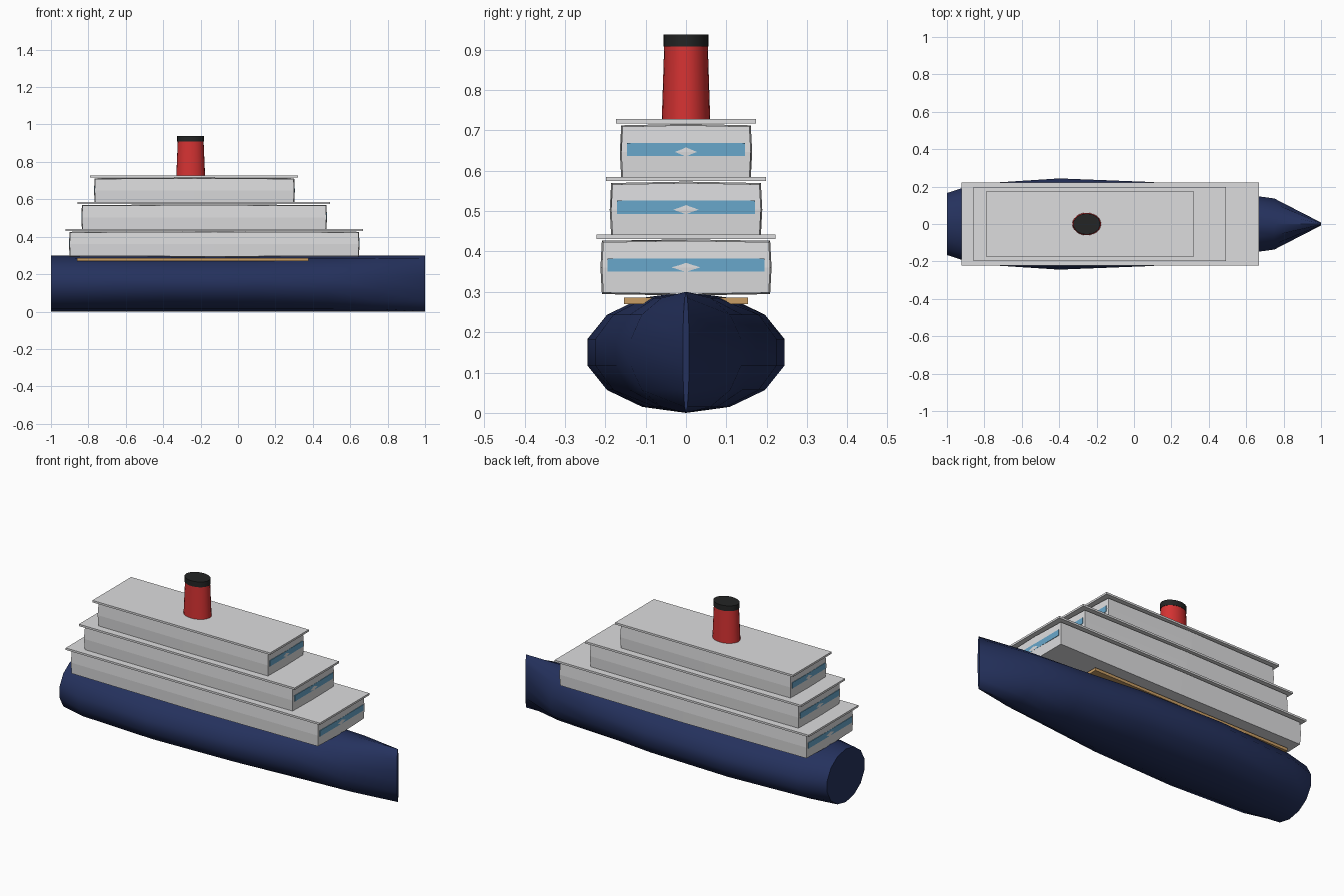
import bpy, bmesh, math
from mathutils import Vector

if "Cube" in bpy.data.objects:
    bpy.data.objects.remove(bpy.data.objects["Cube"])


def material(name, rgb):
    m = bpy.data.materials.new(name)
    m.diffuse_color = (*rgb, 1)
    m.use_nodes = True
    m.node_tree.nodes["Principled BSDF"].inputs["Base Color"].default_value = m.diffuse_color
    return m


NAVY = material("navy", (0.018, 0.031, 0.11))
WHITE = material("off_white", (0.72, 0.72, 0.73))
BLUE = material("window_blue", (0.14, 0.39, 0.60))
RED = material("funnel_red", (0.66, 0.032, 0.032))
BLACK = material("black", (0.017, 0.018, 0.018))
TAN = material("wood_tan", (0.58, 0.34, 0.13))


def finish(bm, name, mat, smooth=None):
    bmesh.ops.recalc_face_normals(bm, faces=bm.faces)
    me = bpy.data.meshes.new(name)
    bm.to_mesh(me)
    bm.free()
    me.materials.append(mat)
    ob = bpy.data.objects.new(name, me)
    bpy.context.collection.objects.link(ob)
    if smooth:
        bpy.ops.object.select_all(action='DESELECT')
        bpy.context.view_layer.objects.active = ob
        ob.select_set(True)
        bpy.ops.object.shade_smooth_by_angle(angle=math.radians(smooth))
    return ob


def box(name, x0, x1, half_y, z0, z1, mat, bulge=0.0):
    """Box between limits; bulge pushes the middle of every face outward."""
    bm = bmesh.new()
    bmesh.ops.create_cube(bm, size=2)
    if bulge:
        bmesh.ops.subdivide_edges(bm, edges=bm.edges, cuts=1, use_grid_fill=True)
    centre = Vector(((x0 + x1) / 2, 0, (z0 + z1) / 2))
    half = ((x1 - x0) / 2, half_y, (z1 - z0) / 2)
    for v in bm.verts:
        sign = [round(c) for c in v.co]
        push = bulge * sign.count(0) / 2
        v.co = centre + Vector([s * (h + push) for s, h in zip(sign, half)])
    return finish(bm, name, mat)


def loft(name, rings, mat, smooth):
    """Skin a list of closed rings and cap both ends."""
    bm = bmesh.new()
    loops = [[bm.verts.new(p) for p in r] for r in rings]
    n = len(loops[0])
    for a, b in zip(loops, loops[1:]):
        for i in range(n):
            j = (i + 1) % n
            bm.faces.new((a[i], a[j], b[j], b[i]))
    bm.faces.new(loops[0])
    bm.faces.new(loops[-1])
    return finish(bm, name, mat, smooth)


def hull_ring(x, w, n=14):
    return [(x, w * math.sin(2 * math.pi * i / n),
             0.15 - 0.15 * math.cos(2 * math.pi * i / n)) for i in range(n)]


def funnel_ring(rx, ry, z, n=24):
    return [(-0.253 + rx * math.cos(2 * math.pi * i / n),
             ry * math.sin(2 * math.pi * i / n), z) for i in range(n)]


# Hull: fourteen-sided sections, blunt stern and narrow bow
stations = [(-1, 0.17), (-0.85, 0.22), (-0.4, 0.25), (0.1, 0.23),
            (0.48, 0.178), (0.75, 0.14), (1, 0.008)]
loft("hull", [hull_ring(x, w) for x, w in stations], NAVY, 40)

# Wooden deck strip showing along the hull shoulders
box("wood_deck", -0.86, 0.377, 0.153, 0.27, 0.286, TAN)

# Three stepped cabins: x limits, half width, bottom; roof x limits, half width
BULGE = 0.007
tiers = [(-0.897, 0.643, 0.205, 0.298, -0.923, 0.667, 0.222),
         (-0.831, 0.469, 0.182, 0.441, -0.857, 0.493, 0.198),
         (-0.763, 0.297, 0.157, 0.584, -0.79, 0.322, 0.173)]
for k, (x0, x1, hy, z, rx0, rx1, rhy) in enumerate(tiers, 1):
    box(f"cabin_{k}", x0, x1, hy, z, z + 0.125, WHITE, BULGE)
    box(f"roof_{k}", rx0, rx1, rhy, z + 0.133, z + 0.144, WHITE)
    # Window plates at both ends
    out = BULGE - 0.0006
    wy = hy - 0.011
    box(f"bow_window_{k}", x1 + out - 0.007, x1 + out, wy, z + 0.052, z + 0.085, BLUE)
    box(f"stern_window_{k}", x0 - out, x0 - out + 0.007, wy, z + 0.052, z + 0.085, BLUE)

# Funnel and its dark cap
loft("funnel", [funnel_ring(0.077, 0.06, 0.725), funnel_ring(0.069, 0.054, 0.912)], RED, 35)
loft("funnel_cap", [funnel_ring(0.072, 0.056, 0.908), funnel_ring(0.072, 0.056, 0.938)], BLACK, 35)
